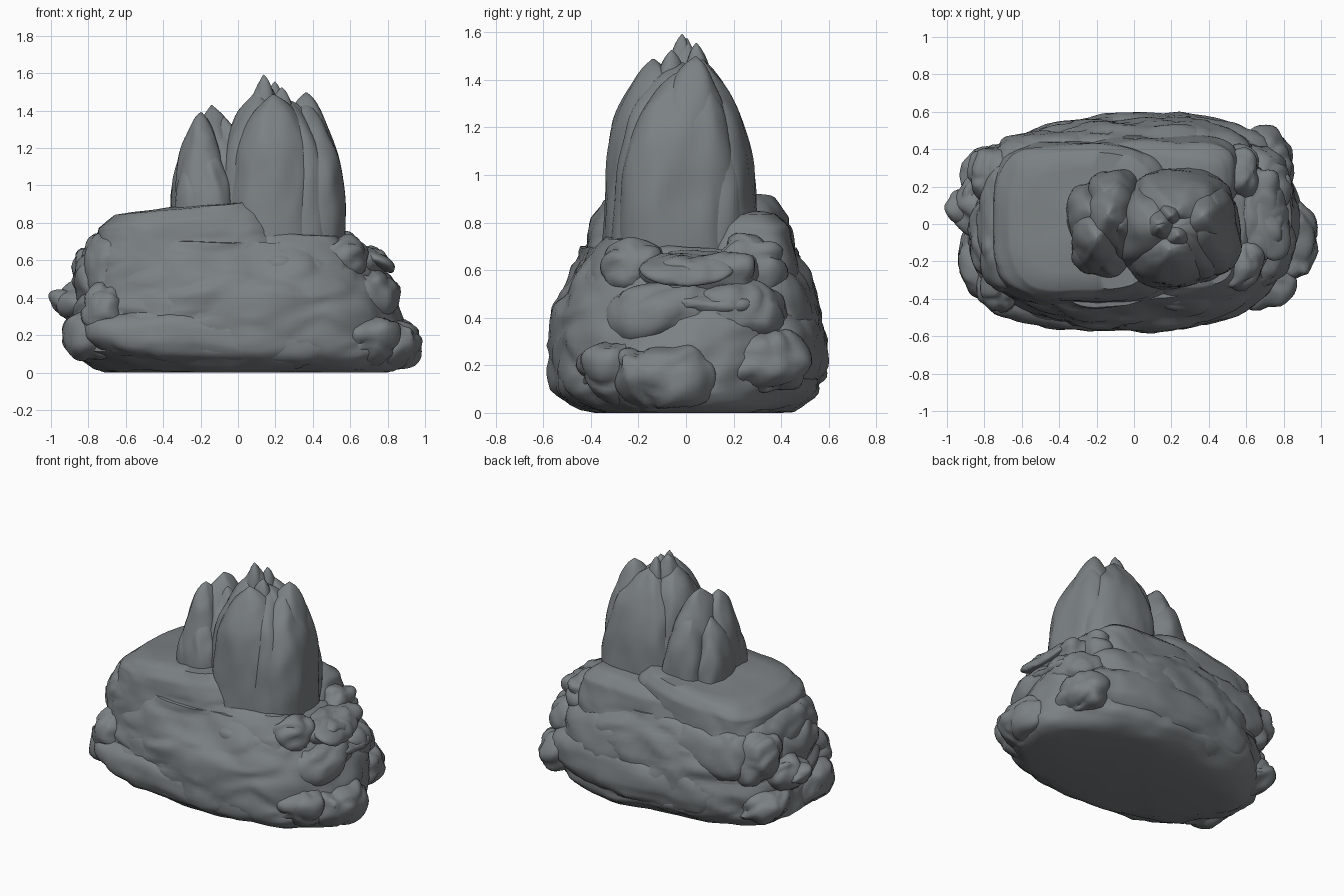
import bpy, math
from mathutils import Vector, noise

if "Cube" in bpy.data.objects:
    bpy.data.objects.remove(bpy.data.objects["Cube"])

stone = bpy.data.materials.new("grey stone")
stone.diffuse_color = (0.2, 0.22, 0.228, 1)
stone.use_nodes = True
stone.node_tree.nodes["Principled BSDF"].inputs["Base Color"].default_value = stone.diffuse_color


def finish(name, verts, faces, angle=50):
    me = bpy.data.meshes.new(name)
    me.from_pydata(verts, [], faces)
    me.materials.append(stone)
    ob = bpy.data.objects.new(name, me)
    bpy.context.collection.objects.link(ob)
    bpy.ops.object.select_all(action='DESELECT')
    ob.select_set(True)
    bpy.context.view_layer.objects.active = ob
    bpy.ops.object.shade_smooth_by_angle(angle=math.radians(angle))
    return ob


def spow(v, p):
    return math.copysign(abs(v) ** p, v)


def stack(rows, n, point):
    """Closed surface from rows of n points, point(row, angle)."""
    verts = [point(r, 2 * math.pi * i / n) for r in rows for i in range(n)]
    faces = [(j * n + i, j * n + (i + 1) % n, (j + 1) * n + (i + 1) % n, (j + 1) * n + i)
             for j in range(len(rows) - 1) for i in range(n)]
    faces.append(tuple(reversed(range(n))))
    faces.append(tuple(range(len(verts) - n, len(verts))))
    return verts, faces


def sample(keys, t):
    """Blend the rows of a profile at height t."""
    for a, b in zip(keys, keys[1:]):
        if t <= b[0]:
            f = (t - a[0]) / (b[0] - a[0])
            return [u + (v - u) * f for u, v in zip(a, b)]
    return list(keys[-1])


def rough(p, centre, amp, seed, stretch=0.6):
    """Broad and fine noise plus cracked plates, stretched along the strata."""
    q = Vector((p.x * stretch, p.y * stretch, p.z)) + Vector((seed * 7.3, seed * 3.1, seed))
    d = noise.voronoi(q * 5.5 + noise.noise_vector(q * 7) * 0.3)[0]
    plate = min(d[1] - d[0], 0.35) - 0.25
    out = (p - Vector(centre)).normalized()
    return p + noise.noise_vector(q * 4) * amp + noise.noise_vector(q * 10) * amp * 0.4 + out * plate * amp * 1.6


def body(name, keys, seed, amp=0.03, square=0.75, tilt=(0, 0), n=110, steps=34):
    """Rock mass from rows (z, x0, x1, y0, y1); tilt slopes the top."""
    z0, z1 = keys[0][0], keys[-1][0]
    rows = [sample(keys, z0 + (z1 - z0) * k / steps) for k in range(steps + 1)]
    last = rows[-1]
    cx, cy = (last[1] + last[2]) / 2, (last[3] + last[4]) / 2
    for s in (0.75, 0.5, 0.25, 0.02):     # close the top with shrinking rings
        rows.append([z1 + 0.02 * (1 - s)] + [c + (v - c) * s for v, c in zip(last[1:], (cx, cx, cy, cy))])

    def point(r, a):
        z, x0, x1, y0, y1 = r
        x = (x0 + x1) / 2 + (x1 - x0) / 2 * spow(math.cos(a), square)
        y = (y0 + y1) / 2 + (y1 - y0) / 2 * spow(math.sin(a), square)
        f = max(0, (z - z0) / (z1 - z0))
        p = rough(Vector((x, y, z + f * (tilt[0] * x + tilt[1] * y))), (cx, cy, z), amp, seed)
        p.z = max(p.z, 0.0)
        return p
    return finish(name, *stack(rows, n, point))


def boulder(name, c, r, seed, amp=0.035, square=0.75, n=40, turn=0, lean=0, back=0):
    """Squarish lump with a rough skin; back slopes it towards the middle."""
    m = n // 2
    rows = [-math.pi / 2 * 0.985 + math.pi * 0.985 * k / m for k in range(m + 1)]

    def point(v, a):
        k = spow(math.cos(v), square)
        x = r[0] * k * spow(math.cos(a), square)
        y = r[1] * k * spow(math.sin(a), square)
        z = r[2] * spow(math.sin(v), square)
        p = Vector((x * math.cos(turn) - y * math.sin(turn),
                    x * math.sin(turn) + y * math.cos(turn) + back * z, z))
        p.z += lean * p.x
        p = rough(p + Vector(c), c, amp, seed, 0.9)
        p.z = max(p.z, 0.005)
        return p
    return finish(name, *stack(rows, n, point))


def spire(name, c, base, z0, z1, seed, lobes=1, flute=0.0, n=48, amp=0.02, top=(0, 0), power=2.6):
    """Tapering bullet-shaped column with vertical flutes."""
    rows = [k / 28 for k in range(29)]

    def point(t, a):
        w = max(0.03, (1 - t ** power) ** 0.75)
        g = 1 - flute * (1 - abs(math.sin(lobes * a / 2 + seed)))
        x = c[0] + top[0] * t ** 2 + base[0] * w * g * spow(math.cos(a), 0.85)
        y = c[1] + top[1] * t ** 2 + base[1] * w * g * spow(math.sin(a), 0.85)
        p = Vector((x, y, z0 + (z1 - z0) * t))
        q = Vector((x * 4, y * 4, p.z * 1.6))
        return p + noise.noise_vector(q + Vector((0, 0, seed))) * amp + noise.noise_vector(q * 3) * amp * 0.6
    return finish(name, *stack(rows, n, point), angle=60)


# Broad foot and core of the rock
body("base_rock", [(0, -0.62, 0.80, -0.38, 0.38), (0.03, -0.74, 0.87, -0.47, 0.47),
                   (0.1, -0.90, 0.9, -0.55, 0.54), (0.28, -0.88, 0.87, -0.58, 0.59),
                   (0.42, -0.85, 0.82, -0.56, 0.58), (0.58, -0.80, 0.72, -0.48, 0.51),
                   (0.69, -0.74, 0.60, -0.43, 0.44)], 1, 0.035, 0.84)

# Flat-topped block, sloping down to the left
body("upper_block", [(0.35, -0.81, 0.36, -0.45, 0.47), (0.65, -0.79, 0.29, -0.44, 0.45),
                     (0.84, -0.75, 0.18, -0.40, 0.42), (0.905, -0.66, 0.12, -0.35, 0.37)],
     2, 0.016, 0.55, tilt=(0.11, 0.0))
body("back_shoulder", [(0.3, -0.3, 0.62, 0.0, 0.51), (0.6, -0.3, 0.58, 0.05, 0.48),
                       (0.78, -0.3, 0.54, 0.1, 0.44), (0.83, -0.25, 0.47, 0.12, 0.38)], 3, 0.016, 0.55)
body("front_shoulder", [(0.3, -0.1, 0.67, -0.48, 0.1), (0.6, -0.1, 0.62, -0.42, 0.1),
                        (0.73, 0, 0.55, -0.34, 0.1)], 4, 0.02, 0.65)

# Layered slabs leaning back: name, centre, radii, turn, lean, back
slabs = [
    ("front_slab_low", (-0.1, -0.29, 0.18), (0.74, 0.27, 0.155), 0, -0.06, 0.0),
    ("front_slab_mid", (-0.02, -0.30, 0.33), (0.60, 0.25, 0.24), 0, 0.02, 0.2),
    ("front_slab_high", (-0.22, -0.26, 0.53), (0.42, 0.20, 0.20), 0, 0.03, 0.15),
    ("front_slab_right", (0.35, -0.27, 0.50), (0.28, 0.18, 0.19), 0.2, -0.2, 0.2),
    ("back_slab_low", (0.05, 0.32, 0.27), (0.68, 0.27, 0.21), 0, 0.04, -0.05),
    ("back_slab_mid", (0.14, 0.33, 0.44), (0.50, 0.22, 0.21), 0, 0.05, -0.2),
    ("back_slab_left", (-0.42, 0.30, 0.53), (0.33, 0.20, 0.20), 0, 0.0, -0.1),
    ("left_slab", (-0.66, 0.0, 0.55), (0.17, 0.38, 0.22), 0, 0.1, 0),
]
for i, (name, c, r, turn, lean, back) in enumerate(slabs):
    boulder(name, c, r, 10 + i, 0.025, 0.75, 64, turn, lean, back)

# Broken boulders around both ends: centre, radii
lumps = [
    ((0.82, -0.08, 0.15), (0.16, 0.23, 0.13)), ((0.70, -0.28, 0.18), (0.16, 0.15, 0.14)),
    ((0.70, 0.27, 0.22), (0.15, 0.22, 0.15)), ((0.68, -0.08, 0.40), (0.16, 0.26, 0.15)),
    ((0.66, 0.2, 0.42), (0.18, 0.20, 0.14)), ((0.64, 0.06, 0.58), (0.16, 0.25, 0.12)),
    ((0.56, -0.22, 0.60), (0.13, 0.15, 0.11)), ((0.55, 0.28, 0.62), (0.13, 0.16, 0.13)),
    ((-0.82, 0.10, 0.37), (0.14, 0.18, 0.10)), ((-0.78, -0.18, 0.20), (0.16, 0.24, 0.13)),
    ((-0.76, 0.20, 0.20), (0.16, 0.22, 0.13)), ((-0.72, -0.30, 0.34), (0.13, 0.15, 0.14)),
    ((-0.72, 0.28, 0.50), (0.14, 0.16, 0.18)), ((-0.74, -0.05, 0.50), (0.13, 0.24, 0.17)),
]
for i, (c, r) in enumerate(lumps):
    boulder("end_boulder_%d" % (i + 1), c, r, 30 + i * 1.7, 0.04, 0.85, 44)

# Thin jutting flakes at the ends
for i, (c, r, lean) in enumerate([((0.74, 0.0, 0.60), (0.10, 0.2, 0.045), -0.5),
                                  ((0.76, 0.1, 0.46), (0.10, 0.18, 0.05), 0.1),
                                  ((-0.90, 0.09, 0.38), (0.10, 0.10, 0.06), -0.2)]):
    boulder("flake_%d" % (i + 1), c, r, 60 + i, 0.035, 0.9, 36, 0, lean)

# Main spire: a fluted core wrapped by leaning columns: centre, radii, height, lean
spire("main_spire", (0.23, -0.02), (0.345, 0.32), 0.55, 1.47, 2, 7, 0.10, 80, 0.02, power=3.8)
columns = [((0.37, -0.03), (0.21, 0.25), 1.45, (-0.01, 0.02)), ((0.18, -0.15), (0.25, 0.20), 1.49, (0.02, 0.03)),
           ((0.24, 0.12), (0.27, 0.19), 1.49, (-0.02, -0.05)), ((0.07, -0.03), (0.19, 0.24), 1.50, (0.03, 0.02)),
           ((0.15, -0.01), (0.15, 0.15), 1.57, (-0.01, 0.0)), ((0.37, 0.02), (0.16, 0.18), 1.5, (0.0, 0.02))]
for i, (c, b, z, top) in enumerate(columns):
    spire("spire_column_%d" % (i + 1), c, b, 0.6, z, 3 + i, 3, 0.05, 44, 0.022, top, power=3.9)

# Jagged teeth on the crown
for i, (x, y, z) in enumerate([(0.14, -0.02, 1.585), (0.20, 0.05, 1.56), (0.23, -0.06, 1.53)]):
    spire("crown_tooth_%d" % (i + 1), (x, y), (0.07, 0.07), 1.3, z, i, 3, 0.1, 20, 0.015, power=2.2)

# Lower companion spire on the left
small = [((-0.12, 0.03), (0.17, 0.22), 1.43, (-0.01, 0.0)), ((-0.19, -0.08), (0.15, 0.19), 1.38, (0.0, 0.02)),
         ((-0.23, -0.10), (0.13, 0.17), 1.26, (0.01, 0.03)), ((-0.25, 0.06), (0.11, 0.17), 1.26, (0.02, -0.02)),
         ((-0.12, 0.16), (0.15, 0.15), 1.30, (0.0, -0.04)), ((-0.15, -0.17), (0.13, 0.12), 1.20, (0.0, 0.03)),
         ((-0.06, 0.0), (0.14, 0.2), 1.39, (-0.01, 0))]
for i, (c, b, z, top) in enumerate(small):
    spire("small_spire_%d" % (i + 1), c, b, 0.7, z, 12 + i, 3, 0.08, 40, 0.03, top, power=3.2)
